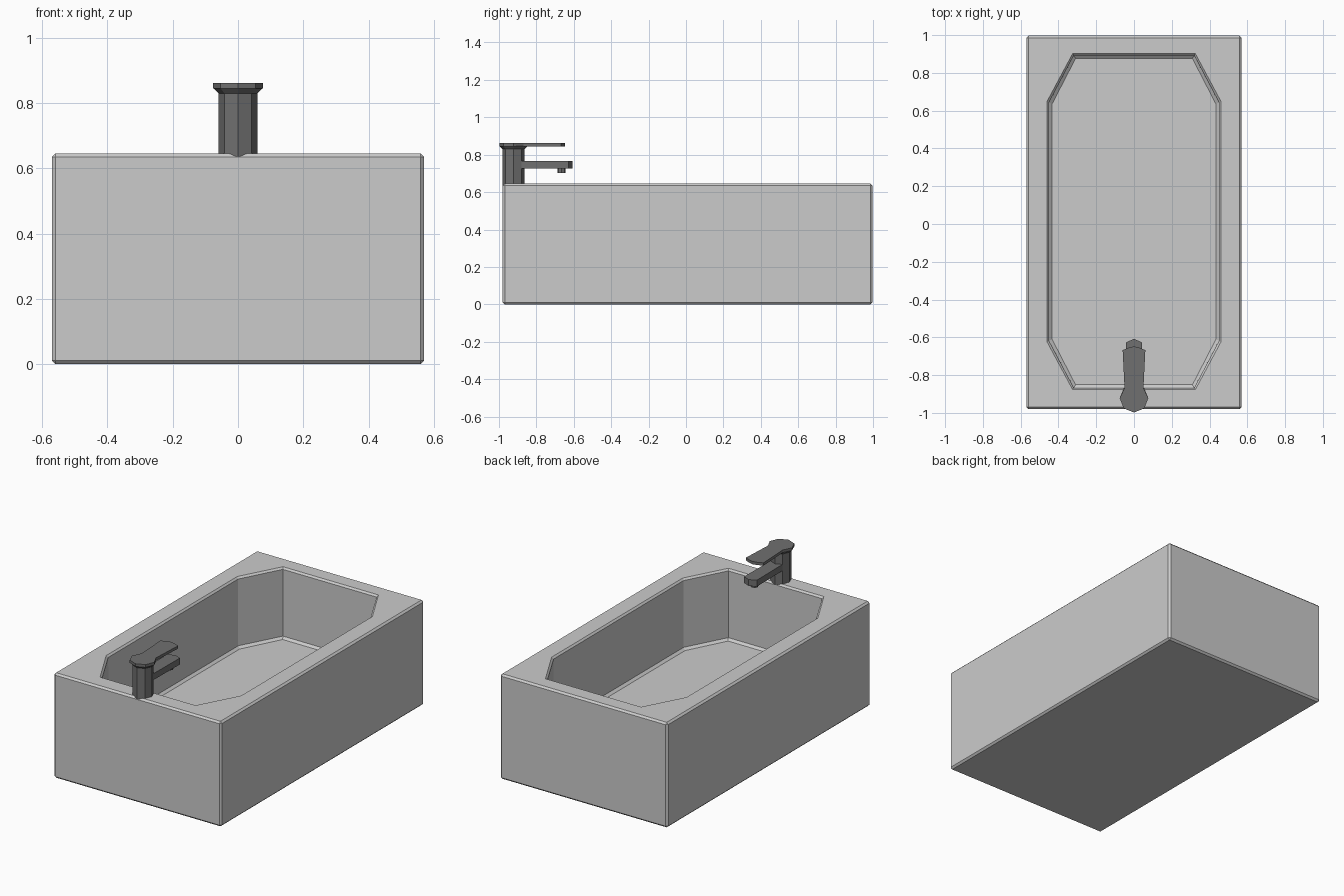
import bpy, bmesh, math

if "Cube" in bpy.data.objects:
    bpy.data.objects.remove(bpy.data.objects["Cube"])

dark = bpy.data.materials.new("dark_metal")
dark.diffuse_color = (0.16, 0.16, 0.16, 1)
dark.use_nodes = True
dark.node_tree.nodes["Principled BSDF"].inputs["Base Color"].default_value = dark.diffuse_color


def loft(name, rings, mat=None):
    """Closed solid through a stack of equal-length point rings."""
    bm = bmesh.new()
    loops = [[bm.verts.new(p) for p in ring] for ring in rings]
    n = len(loops[0])
    for a, b in zip(loops, loops[1:]):
        for i in range(n):
            j = (i + 1) % n
            bm.faces.new((a[i], a[j], b[j], b[i]))
    bm.faces.new(loops[0][::-1])
    bm.faces.new(loops[-1])
    bmesh.ops.recalc_face_normals(bm, faces=bm.faces[:])
    me = bpy.data.meshes.new(name)
    bm.to_mesh(me)
    bm.free()
    ob = bpy.data.objects.new(name, me)
    bpy.context.collection.objects.link(ob)
    if mat:
        me.materials.append(mat)
    return ob


def octagon(r, y, z):
    return [(r * math.cos(k * math.pi / 4), y + r * math.sin(k * math.pi / 4), z)
            for k in range(8)]


def mirrored(half):
    """Right-hand outline, front to back, completed across x = 0."""
    return half + [(-x, y) for x, y in reversed(half) if x > 0]


def flat(outline, z):
    return [(x, y, z) for x, y in outline]


def basin_ring(inset, z):
    """Eight-sided basin outline moved inwards by inset."""
    k = inset * 0.6
    return flat(mirrored([(0.325 - k, -0.877 + inset), (0.46 - inset, -0.625 + k),
                          (0.46 - inset, 0.65 - k), (0.325 - k, 0.902 - inset)]), z)


# Tub block with small chamfers on every edge
box = [(-0.57, -0.98), (0.57, -0.98), (0.57, 0.997), (-0.57, 0.997)]
tub = loft("tub", [flat(box, 0), flat(box, 0.646)])
bev = tub.modifiers.new("edges", 'BEVEL')
bev.width = 0.011
bev.segments = 1

# Basin hollow with chamfered rim and floor edge
cutter = loft("basin_cutter", [basin_ring(0.026, 0.212), basin_ring(0.011, 0.225),
                               basin_ring(0.010, 0.635), basin_ring(0, 0.646),
                               basin_ring(0, 0.75)])
cutter.hide_render = True
cut = tub.modifiers.new("basin", 'BOOLEAN')
cut.object = cutter
cut.operation = 'DIFFERENCE'
cut.solver = 'EXACT'
bpy.context.view_layer.objects.active = tub
tub.select_set(True)
for m in ("edges", "basin"):
    bpy.ops.object.modifier_apply(modifier=m)
bpy.data.objects.remove(cutter, do_unlink=True)

# Tap column
CY = -0.922
loft("tap_body", [octagon(0.059, CY, 0.636), octagon(0.059, CY, 0.832)], dark)

# Flared collar under the lever
loft("tap_collar", [octagon(0.059, CY, 0.83), octagon(0.076, CY, 0.846)], dark)

# Lever: octagonal head running into a flat handle
lever = mirrored([(0, -0.998), (0.054, -0.976), (0.076, CY), (0.05, -0.868),
                  (0.06, -0.668), (0.03, -0.655), (0, -0.648)])
loft("tap_lever", [flat(lever, 0.845), flat(lever, 0.862)], dark)

# Spout with pointed tip
spout = mirrored([(0.04, -0.90), (0.043, -0.627), (0, -0.608)])
loft("tap_spout", [flat(spout, 0.727), flat(spout, 0.766)], dark)

# Outlet nozzle
loft("tap_nozzle", [octagon(0.022, -0.665, 0.703), octagon(0.022, -0.665, 0.735)], dark)
